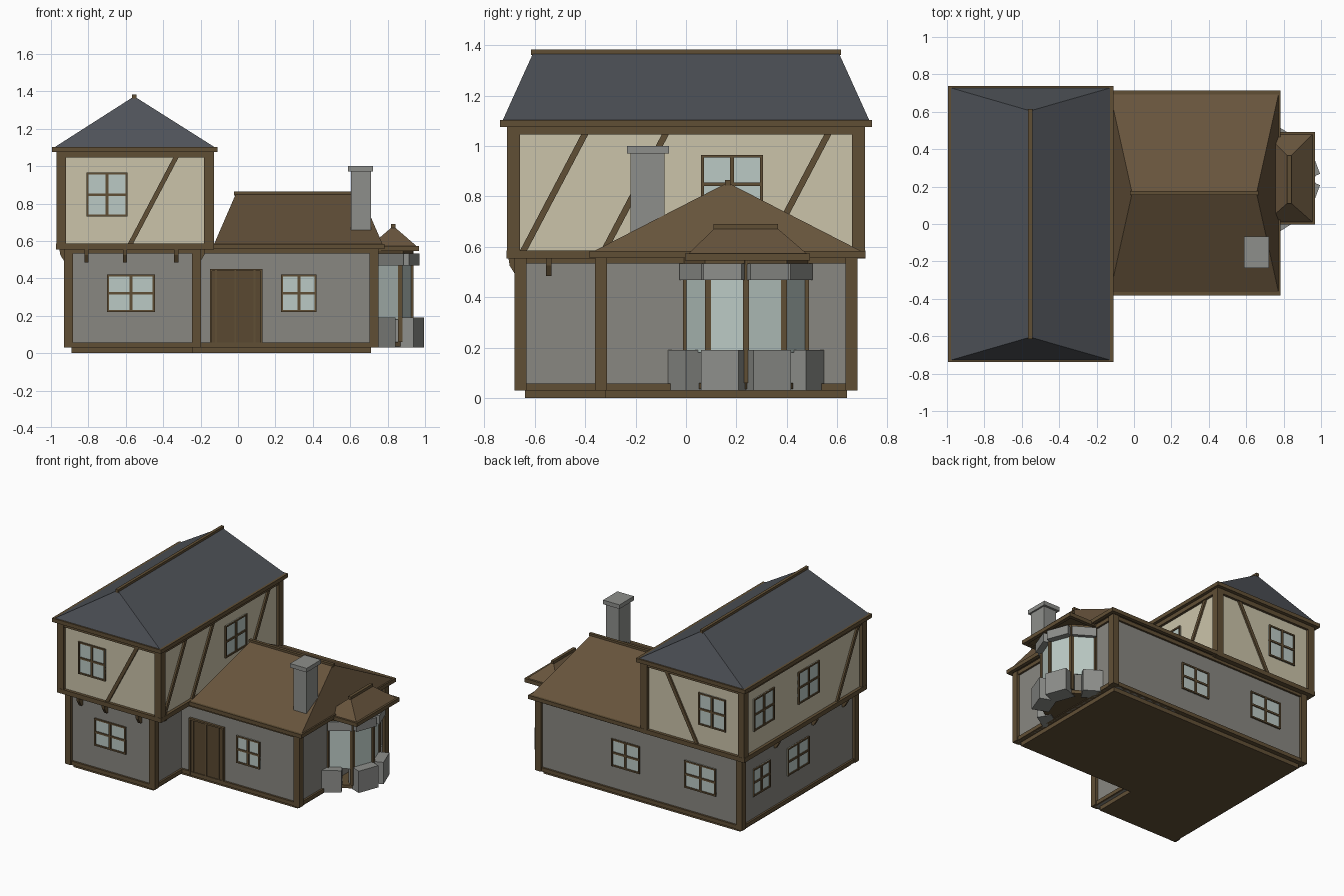
import bpy, bmesh
from mathutils import Vector

if "Cube" in bpy.data.objects:
    bpy.data.objects.remove(bpy.data.objects["Cube"])

def mat(name, r, g, b):
    m = bpy.data.materials.new(name)
    m.diffuse_color = (r, g, b, 1)
    m.use_nodes = True
    m.node_tree.nodes["Principled BSDF"].inputs["Base Color"].default_value = m.diffuse_color
    return m

STONE = mat("grey wall", .25, .245, .22)
BLOCK = mat("grey stone blocks", .27, .275, .26)
CREAM = mat("cream plaster", .60, .55, .40)
TIMBER = mat("brown timber", .118, .078, .036)
DOOR = mat("door brown", .10, .066, .031)
SLATE = mat("dark slate", .077, .085, .098)
SHINGLE = mat("brown shingles", .135, .088, .045)
GLASS = mat("pale glass", .50, .59, .56)

def mesh(name, verts, faces, m):
    bm = bmesh.new()
    vs = [bm.verts.new(v) for v in verts]
    for f in faces:
        bm.faces.new([vs[i] for i in f])
    bmesh.ops.recalc_face_normals(bm, faces=bm.faces)
    me = bpy.data.meshes.new(name)
    bm.to_mesh(me)
    bm.free()
    me.materials.append(m)
    ob = bpy.data.objects.new(name, me)
    bpy.context.collection.objects.link(ob)

def loft(name, a, b, m):
    """Closed solid between two matching outlines."""
    n = len(a)
    faces = [range(n), range(n, 2 * n)]
    faces += [(i, (i + 1) % n, n + (i + 1) % n, n + i) for i in range(n)]
    mesh(name, a + b, faces, m)

def column(name, pts, z0, z1, m):
    loft(name, [(x, y, z0) for x, y in pts], [(x, y, z1) for x, y in pts], m)

def box(name, x0, x1, y0, y1, z0, z1, m):
    column(name, [(x0, y0), (x1, y0), (x1, y1), (x0, y1)], z0, z1, m)

def panel(name, side, c, poly, d0, d1, m):
    """Outline drawn on a facade (u along wall, z up), from depth d0 out to d1."""
    put = {"front": lambda u, z, d: (u, c - d, z), "back": lambda u, z, d: (u, c + d, z),
           "left": lambda u, z, d: (c - d, u, z), "right": lambda u, z, d: (c + d, u, z)}[side]
    loft(name, [put(u, z, d0) for u, z in poly], [put(u, z, d1) for u, z in poly], m)

def plate(name, side, c, u0, u1, z0, z1, d0, d1, m):
    panel(name, side, c, [(u0, z0), (u1, z0), (u1, z1), (u0, z1)], d0, d1, m)

def window(side, c, u0, u1, z0, z1):
    plate(side + "_window_glass", side, c, u0, u1, z0, z1, -.01, .004, GLASS)
    um, zm, t = (u0 + u1) / 2, (z0 + z1) / 2, .011
    for u in (u0 + t / 2, um, u1 - t / 2):
        w = .008 if u == um else t / 2
        plate(side + "_window_mullion", side, c, u - w, u + w, z0, z1, -.01, .012, TIMBER)
    for z in (z0 + t / 2, zm, z1 - t / 2):
        w = .007 if z == zm else t / 2
        plate(side + "_window_rail", side, c, u0, u1, z - w, z + w, -.01, .011, TIMBER)

def brace(side, c, u0, u1, z0=.585, z1=1.05):
    w = .014
    panel(side + "_brace", side, c, [(u0 - w, z0), (u0 + w, z0), (u1 + w, z1), (u1 - w, z1)],
          -.01, .012, TIMBER)

def ring(name, x0, x1, y0, y1, z0, z1, w, m=TIMBER):
    """Four beams around a rectangle."""
    for y in (y0, y1 - w):
        box(name, x0, x1, y, y + w, z0, z1, m)
    for x in (x0, x1 - w):
        box(name, x, x + w, y0 + w, y1 - w, z0, z1, m)

def hip_roof(name, x0, x1, y0, y1, z0, z1, r0, r1, m):
    """Hip roof over a rectangle, r0 and r1 are the ridge ends, with eave trim and ridge beam."""
    v = [(x0, y0, z0), (x1, y0, z0), (x1, y1, z0), (x0, y1, z0), (*r0, z1), (*r1, z1)]
    if r0[0] == r1[0]:
        f = [(0, 1, 2, 3), (0, 1, 4), (1, 2, 5, 4), (2, 3, 5), (3, 0, 4, 5)]
    else:
        f = [(0, 1, 2, 3), (0, 1, 5, 4), (1, 2, 5), (2, 3, 4, 5), (3, 0, 4)]
    mesh(name, v, f, m)
    ring(name + "_eave", x0 - .008, x1 + .008, y0 - .008, y1 + .008, z0 - .022, z0 + .006, .026)
    box(name + "_soffit", x0, x1, y0, y1, z0 - .015, z0, TIMBER)
    h = .011
    box(name + "_ridge", r0[0] - h, r1[0] + h, r0[1] - h, r1[1] + h, z1 - .012, z1 + .01, TIMBER)

# Footing and ground floor walls (L-shaped plan)
def ell(i):
    return [(-.91 + i, -.66 + i), (-.22 - i, -.66 + i), (-.22 - i, -.34 + i),
            (.73 - i, -.34 + i), (.73 - i, .66 - i), (-.91 + i, .66 - i)]
column("footing", ell(.02), 0, .03, TIMBER)
column("ground_floor_wall", ell(0), .03, .56, STONE)
for x, y in [p for i, p in enumerate(ell(0)) if i != 2]:
    sx, sy = (1 if x > -.5 else -1), (1 if y > 0 else -1)
    cx, cy = x - .003 * sx, y - .003 * sy
    box("ground_floor_post", cx - .024, cx + .024, cy - .024, cy + .024, .03, .56, TIMBER)

# Sill and head beams of the ground floor
for z0, z1 in ((.03, .058), (.533, .56)):
    for side, c, u0, u1 in (("front", -.66, -.91, -.22), ("front", -.34, -.22, .73),
                            ("right", .73, -.34, .66), ("right", -.22, -.66, -.34),
                            ("left", -.91, -.66, .66), ("back", .66, -.91, .73)):
        plate("ground_floor_beam", side, c, u0, u1, z0, z1, -.02, .014, TIMBER)

# Upper floor with timber frame
box("upper_wall", -.95, -.15, -.69, .69, .56, 1.085, CREAM)
for x in (-.945, -.155):
    for y in (-.685, .685):
        box("upper_post", x - .026, x + .026, y - .026, y + .026, .56, 1.08, TIMBER)
ring("upper_sill_beam", -.972, -.128, -.712, .712, .553, .586, .035)
ring("upper_head_beam", -.968, -.132, -.708, .708, 1.045, 1.08, .03)
box("upper_floor_underside", -.95, -.15, -.69, .69, .553, .57, TIMBER)

# Braces
for side, c in (("front", -.69), ("back", .69)):
    brace(side, c, -.575, -.33)
    window(side, c, -.81, -.59, .73, .965)
for u in (-.645, -.325, .32):
    brace("right", -.15, u, u + .245)
brace("left", -.95, -.39, -.635)

# Windows
window("right", -.15, .06, .305, .73, .965)
window("left", -.95, .34, .58, .73, .965)
window("left", -.95, -.18, .06, .73, .965)
window("left", -.91, .33, .53, .22, .42)
window("left", -.91, -.12, .13, .22, .42)
window("front", -.66, -.70, -.445, .22, .42)
window("front", -.34, .23, .42, .22, .42)
window("back", .66, -.09, .14, .22, .42)
window("back", .66, -.71, -.455, .22, .42)

# Brackets under the overhang
def bracket(x, y, dx, dy):
    px, py = abs(dy) * .011, abs(dx) * .011
    prof = [(0, .555), (.045, .555), (.04, .525), (.015, .485), (0, .485)]
    loft("overhang_bracket", [(x + dx * d - px, y + dy * d - py, z) for d, z in prof],
         [(x + dx * d + px, y + dy * d + py, z) for d, z in prof], TIMBER)
for x in (-.81, -.605, -.33):
    bracket(x, -.66, 0, -1)
for y in (.27, -.17, -.52):
    bracket(-.91, y, -1, 0)
bracket(-.22, -.545, 1, 0)

# Door: frame and planks
plate("door_panel", "front", -.34, -.145, .125, .03, .44, -.01, .008, DOOR)
for u in (-.15, .12):
    plate("door_jamb", "front", -.34, u, u + .012, .03, .45, -.01, .018, TIMBER)
plate("door_lintel", "front", -.34, -.15, .132, .438, .45, -.01, .018, TIMBER)
for u in (-.118, -.015, .088):
    plate("door_batten", "front", -.34, u - .005, u + .005, .03, .438, -.01, .013, TIMBER)

# Roofs
hip_roof("main_roof", -.987, -.118, -.73, .73, 1.097, 1.373, (-.555, -.605), (-.555, .605), SLATE)
hip_roof("wing_roof", -.13, .775, -.375, .705, .578, .855, (-.01, .165), (.655, .165), SHINGLE)
hip_roof("bay_roof", .70, .96, .005, .485, .568, .68, (.83, .12), (.83, .355), SHINGLE)

# Chimney
box("chimney", .605, .71, -.22, -.085, .58, .98, BLOCK)
box("chimney_cap", .588, .722, -.235, -.068, .97, 1.0, BLOCK)

# Bay window: posts on a half ring, stone blocks and glass between them
MID = .238
half = [Vector((.73, .0)), Vector((.868, .087)), Vector((.925, MID))]
def seg(i, t0, t1, inner, outer):
    a, b = half[i], half[i + 1]
    d = (b - a).normalized()
    n = Vector((d.y, -d.x))
    return [a + d * t0 + n * inner, a + d * t1 + n * inner,
            a + d * t1 + n * outer, a + d * t0 + n * outer]
for flip in (False, True):
    def m(pts):
        return [(p[0], 2 * MID - p[1] if flip else p[1]) for p in pts]
    column("bay_base_block", m(seg(0, -.045, .095, -.04, .06)), .03, .19, BLOCK)
    column("bay_base_block", m(seg(1, 0, .158, -.045, .076)), .03, .19, BLOCK)
    column("bay_head_block", m(seg(0, 0, .163, -.03, .03)), .468, .533, BLOCK)
    column("bay_head_block", m(seg(1, 0, .161, -.03, .05)), .468, .533, BLOCK)
    for i in range(2):
        L = (half[i + 1] - half[i]).length
        column("bay_glass", m(seg(i, 0, L, -.004, .004)), .18, .48, GLASS)
        column("bay_top_beam", m(seg(i, 0, L, -.02, .014)), .53, .556, TIMBER)
    for p in half[:2] if flip else half:
        r = .012
        x, y = m([p])[0]
        box("bay_post", x - r, x + r, y - r, y + r, .06, .55, TIMBER)
outline = [tuple(p) for p in half] + [(p.x, 2 * MID - p.y) for p in half[1::-1]]
column("bay_floor", outline, .035, .06, TIMBER)
